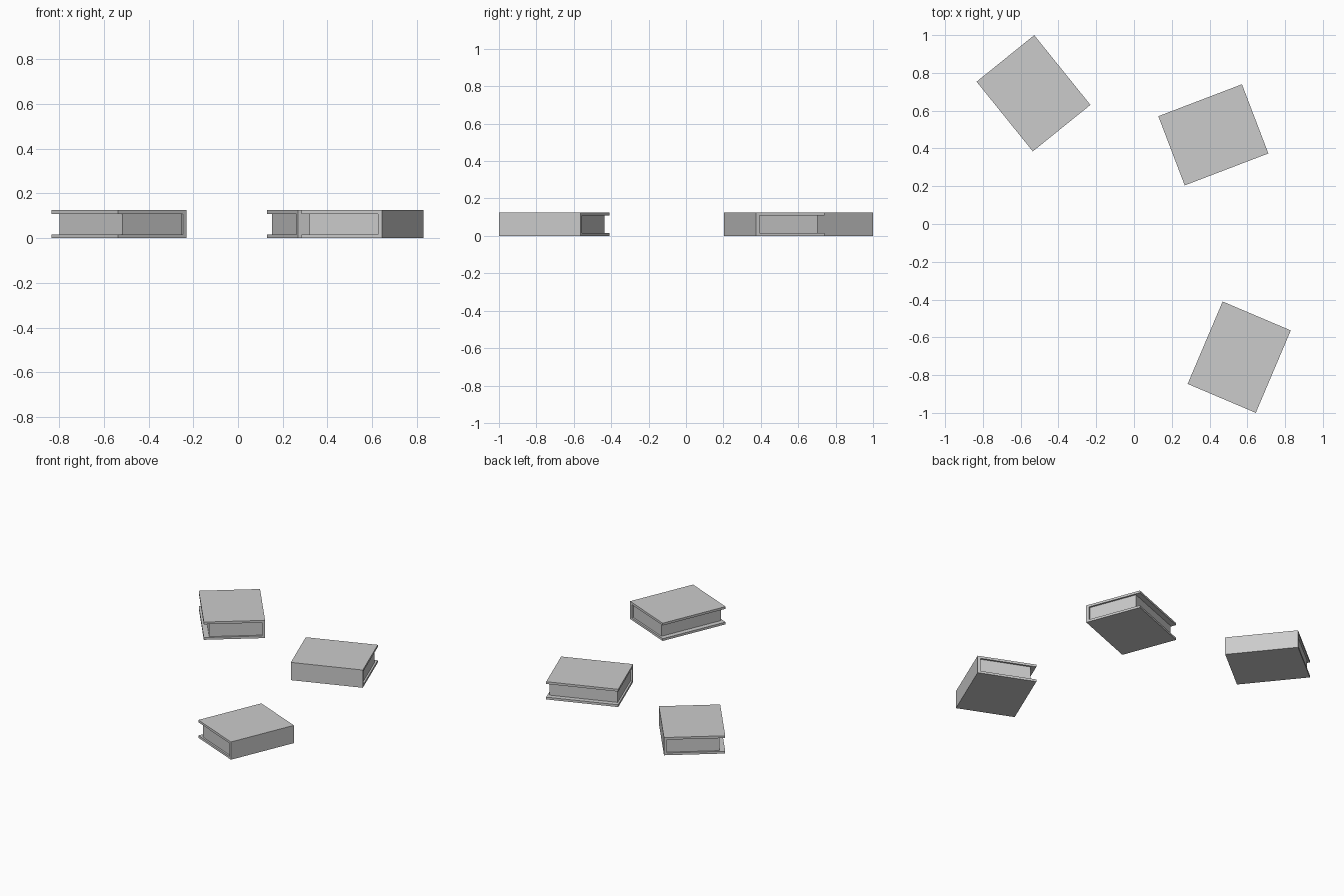
import bpy, bmesh
from math import radians
from mathutils import Matrix

if "Cube" in bpy.data.objects:
    bpy.data.objects.remove(bpy.data.objects["Cube"])

W, L, H = 0.392, 0.474, 0.125        # book width, length, thickness
COVER, SPINE = 0.016, 0.02           # cover and spine board thickness
FORE, END = 0.035, 0.012             # page inset at fore edge and at both ends


def extrude_profile(name, profile, length, matrix):
    """Extrude an x-z outline along y, centred on y = 0."""
    bm = bmesh.new()
    face = bm.faces.new([bm.verts.new((x, -length / 2, z)) for x, z in profile])
    ext = bmesh.ops.extrude_face_region(bm, geom=[face])
    moved = [v for v in ext["geom"] if isinstance(v, bmesh.types.BMVert)]
    bmesh.ops.translate(bm, verts=moved, vec=(0, length, 0))
    bmesh.ops.recalc_face_normals(bm, faces=bm.faces)
    mesh = bpy.data.meshes.new(name)
    bm.to_mesh(mesh)
    bm.free()
    obj = bpy.data.objects.new(name, mesh)
    obj.matrix_world = matrix
    bpy.context.collection.objects.link(obj)
    return obj


def book(index, x, y, angle):
    """One closed book lying flat; its spine faces local +x."""
    m = Matrix.Translation((x, y, 0)) @ Matrix.Rotation(radians(angle), 4, "Z")
    w = W / 2
    inner = w - SPINE
    # hard case: two covers joined by the spine
    case = [(-w, 0), (w, 0), (w, H), (-w, H),
            (-w, H - COVER), (inner, H - COVER), (inner, COVER), (-w, COVER)]
    extrude_profile(f"book_{index}_cover", case, L, m)
    # page block set back from the cover edges
    x0, x1 = -w + FORE, inner + 0.002
    z0, z1 = COVER - 0.001, H - COVER + 0.001
    pages = [(x0, z0), (x1, z0), (x1, z1), (x0, z1)]
    extrude_profile(f"book_{index}_pages", pages, L - 2 * END, m)


for i, placement in enumerate([(-0.532, 0.692, 38.9),
                               (0.42, 0.472, -69.1),
                               (0.557, -0.705, -23.0)], 1):
    book(i, *placement)
